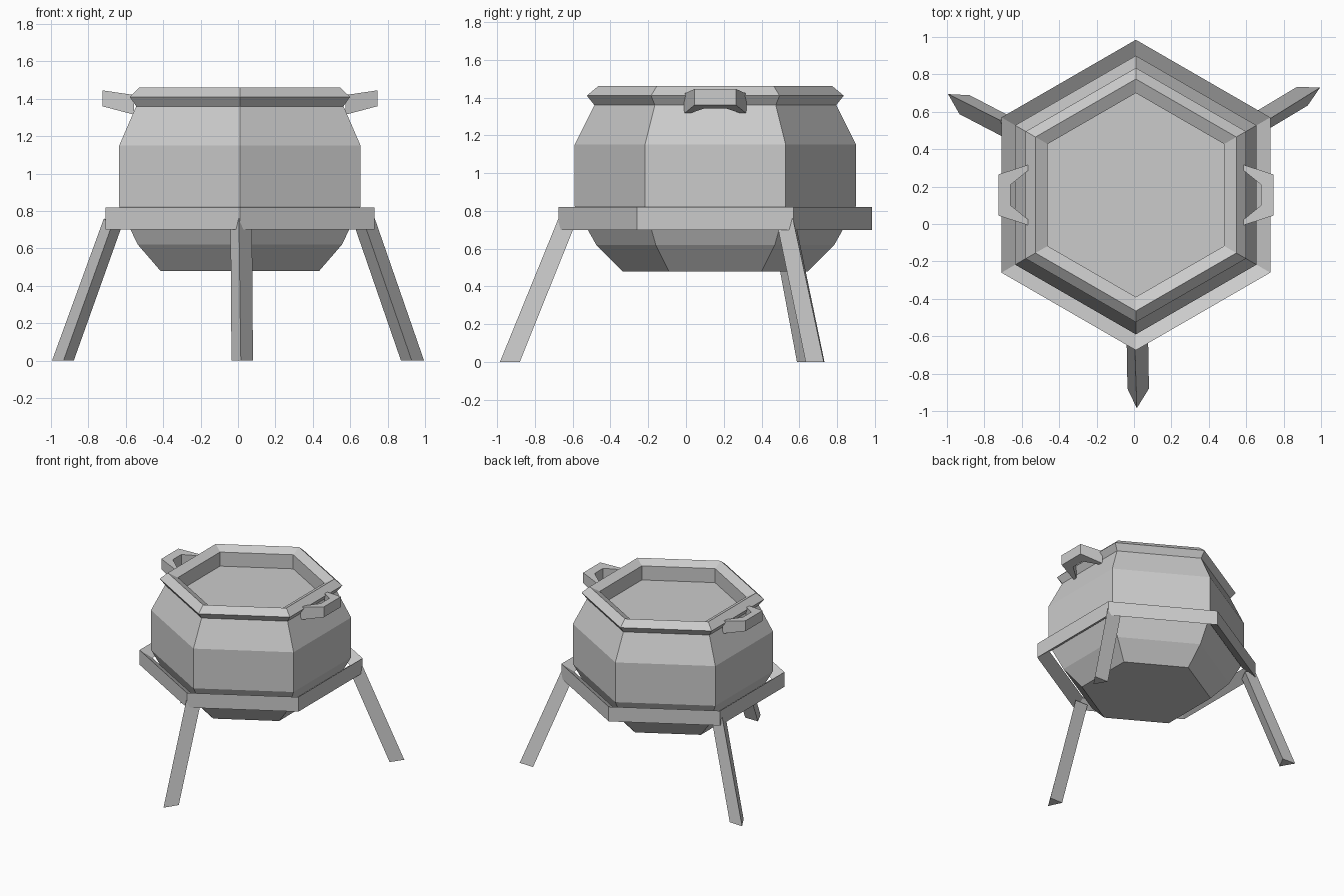
import bpy, bmesh, math
from mathutils import Matrix, Vector

cube = bpy.data.objects.get("Cube")
if cube:
    bpy.data.objects.remove(cube)

CENTRE = Vector((0.01, 0.155, 0))

iron = bpy.data.materials.new("grey iron")
iron.use_nodes = True
grey = (0.6, 0.6, 0.6, 1)
iron.diffuse_color = grey
iron.node_tree.nodes["Principled BSDF"].inputs["Base Color"].default_value = grey


def finish(name, bm):
    bmesh.ops.recalc_face_normals(bm, faces=bm.faces)
    mesh = bpy.data.meshes.new(name)
    bm.to_mesh(mesh)
    bm.free()
    mesh.materials.append(iron)
    obj = bpy.data.objects.new(name, mesh)
    obj.location = CENTRE
    bpy.context.collection.objects.link(obj)
    return obj


def hexagon_lathe(name, profile, closed):
    """Sweep (radius, height) points round six corners; cap the ends if open."""
    bm = bmesh.new()
    rings = []
    for r, z in profile:
        angles = [math.radians(90 + 60 * k) for k in range(6)]
        rings.append([bm.verts.new((r * math.cos(a), r * math.sin(a), z)) for a in angles])
    pairs = list(zip(rings, rings[1:]))
    if closed:
        pairs.append((rings[-1], rings[0]))
    else:
        bm.faces.new(rings[0])
        bm.faces.new(rings[-1])
    for low, high in pairs:
        for k in range(6):
            n = (k + 1) % 6
            bm.faces.new((low[k], low[n], high[n], high[k]))
    return finish(name, bm)


def prism(name, bottom, top, matrix):
    """Join two matching outlines into a solid."""
    bm = bmesh.new()
    a = [bm.verts.new(matrix @ Vector(p)) for p in bottom]
    b = [bm.verts.new(matrix @ Vector(p)) for p in top]
    bm.faces.new(a)
    bm.faces.new(b)
    for k in range(len(a)):
        n = (k + 1) % len(a)
        bm.faces.new((a[k], a[n], b[n], b[k]))
    return finish(name, bm)


# Pot with flared rim and recessed filling
hexagon_lathe("pot", [(0.49, 0.48), (0.63, 0.62), (0.745, 0.825), (0.745, 1.15),
                      (0.64, 1.36), (0.68, 1.41), (0.62, 1.46), (0.545, 1.425),
                      (0.545, 1.31)], False)

# Support ring with a triangular section
hexagon_lathe("support_ring", [(0.83, 0.70), (0.83, 0.82), (0.735, 0.76)], True)

# Three splayed triangular legs
foot = [(0.005, -1.14, 0), (-0.045, -1.035, 0), (0.07, -1.035, 0)]
head = [(-0.005, -0.83, 0.76), (-0.05, -0.745, 0.72), (0.065, -0.745, 0.72)]
for name, turn in (("front_leg", 0), ("back_left_leg", 120), ("back_right_leg", -118.5)):
    prism(name, foot, head, Matrix.Rotation(math.radians(turn), 4, "Z"))

# Bracket handles, tilted up towards the outside
half = [(0.565, 0.165), (0.735, 0.11), (0.67, 0.055), (0.565, 0.14)]
outline = half[:2] + [(x, -y) for x, y in half[1::-1]] + [(x, -y) for x, y in half[:1:-1]] + half[2:]


def tilted(z_in, z_out):
    return [(x, y, z_in + (z_out - z_in) * (x - 0.565) / 0.17) for x, y in outline]


for name, side in (("left_handle", 1), ("right_handle", -1)):
    prism(name, tilted(1.315, 1.36), tilted(1.42, 1.445), Matrix.Scale(side, 4, (1, 0, 0)))
